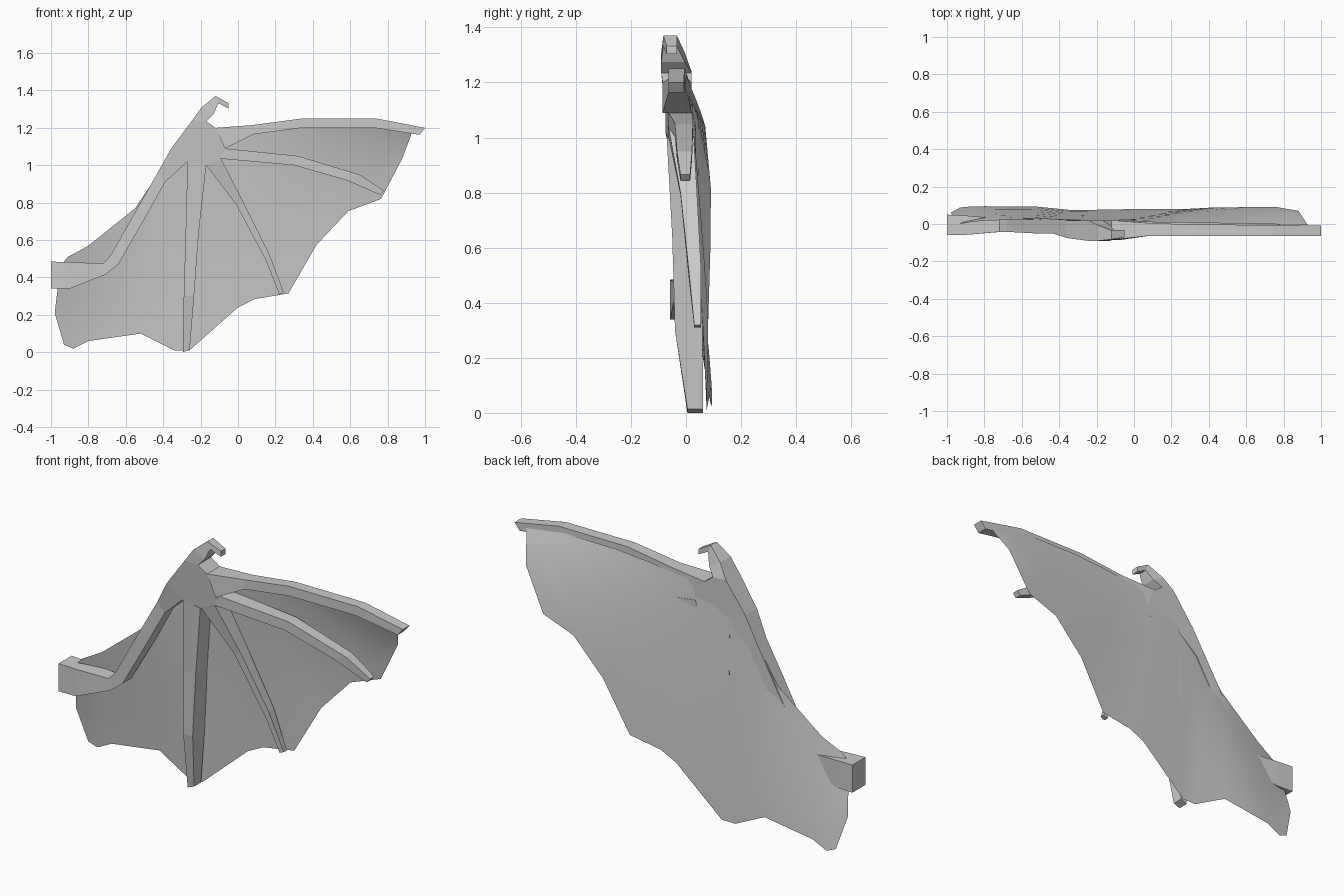
import bpy


def make(name, verts, faces):
    mesh = bpy.data.meshes.new(name)
    mesh.from_pydata(verts, [], faces)
    mesh.validate()
    ob = bpy.data.objects.new(name, mesh)
    bpy.context.collection.objects.link(ob)
    return ob


def bone(name, rows):
    """Four-sided bone; each row: upper x, z, lower x, z, front y, back y."""
    verts, faces = [], []
    for ux, uz, lx, lz, f, b in rows:
        verts += [(ux, f, uz), (lx, f, lz), (lx, b, lz), (ux, b, uz)]
    for i in range(0, 4 * (len(rows) - 1), 4):
        for k in range(4):
            n = (k + 1) % 4
            faces.append((i + k, i + 4 + k, i + 4 + n, i + n)[::-1])
    e = len(verts)
    faces += [(3, 2, 1, 0), (e - 4, e - 3, e - 2, e - 1)]
    return make(name, verts, faces)


# Arm from shoulder through elbow to wrist
bone("arm", [
    (-1, .485, -1, .34, -.058, .05),
    (-.9, .482, -.9, .34, -.058, .045),
    (-.72, .475, -.71, .415, -.042, .03),
    (-.68, .52, -.64, .47, -.042, .03),
    (-.53, .785, -.49, .73, -.05, .032),
    (-.43, .96, -.39, .91, -.052, .027),
    (-.36, 1.085, -.27, 1.02, -.075, .022)])

# Palm joining all fingers
outline = [(-.36, 1.085), (-.245, 1.24), (-.17, 1.235), (-.12, 1.2),
           (-.07, 1.09), (-.09, 1.035), (-.17, 1.0), (-.27, 1.02)]
front = [-.075, -.09, -.09, -.085, -.065, -.06, -.065, -.075]
n = len(outline)
make("palm",
     [(x, y, z) for (x, z), y in zip(outline, front)] +
     [(x, .02, z) for x, z in outline],
     [tuple(range(n))[::-1], tuple(range(n, 2 * n))] +
     [(i, (i + 1) % n, n + (i + 1) % n, n + i) for i in range(n)])

# Hooked thumb claw
bone("thumb_claw", [
    (-.245, 1.24, -.17, 1.235, -.09, .02),
    (-.195, 1.31, -.13, 1.275, -.09, -.005),
    (-.12, 1.37, -.105, 1.332, -.082, -.033),
    (-.05, 1.332, -.05, 1.303, -.07, -.033)])

# Leading edge finger
bone("leading_finger", [
    (-.12, 1.2, -.07, 1.09, -.085, .02),
    (.08, 1.215, .08, 1.165, -.063, .005),
    (.34, 1.25, .34, 1.2, -.063, -.003),
    (.74, 1.25, .73, 1.2, -.063, -.005),
    (1, 1.2, .97, 1.163, -.063, -.008)])

# Inner fingers
bone("second_finger", [
    (-.07, 1.09, -.09, 1.035, -.063, .024),
    (.32, 1.05, .3, 1.0, -.04, .025),
    (.65, .95, .58, .92, -.033, .022),
    (.78, .865, .76, .842, -.02, .015)])
bone("third_finger", [
    (-.09, 1.035, -.17, 1.0, -.063, .026),
    (.03, .8, -.01, .79, -.02, .04),
    (.17, .52, .15, .49, .01, .055),
    (.245, .32, .22, .31, .03, .055)])
bone("fourth_finger", [
    (-.17, 1.0, -.27, 1.02, -.07, .022),
    (-.21, .64, -.28, .64, -.05, .045),
    (-.235, .3, -.29, .3, -.04, .06),
    (-.258, .015, -.295, 0, .005, .062)])

# Membrane: ribs run from the bones to the scalloped trailing edge
ribs = [
    (-.95, .46, .0, -.98, .21, .06), (-.91, .51, .005, -.93, .04, .088),
    (-.89, .52, .008, -.88, .02, .093), (-.8, .57, .018, -.8, .06, .095),
    (-.55, .77, .025, -.52, .1, .093), (-.45, .92, .02, -.34, .01, .075),
    (-.33, 1.09, .015, -.26, .01, .075), (-.22, 1.16, .013, 0, .24, .08),
    (-.16, 1.18, .013, .09, .285, .08), (-.1, 1.18, .013, .27, .315, .08),
    (.05, 1.19, .01, .42, .575, .088), (.2, 1.21, .008, .59, .755, .09),
    (.4, 1.225, .005, .765, .82, .09), (.7, 1.225, 0, .88, 1.04, .07),
    (.93, 1.19, -.005, .925, 1.16, 0)]
steps = 7
verts, faces = [], []
for x0, z0, y0, x1, z1, y1 in ribs:
    for s in range(steps + 1):
        t = s / steps
        bow = 1 - (1 - t) ** 1.15
        verts.append((x0 + (x1 - x0) * t, y0 + (y1 - y0) * bow,
                      z0 + (z1 - z0) * t))
for i in range(len(ribs) - 1):
    for s in range(steps):
        a = i * (steps + 1) + s
        faces.append((a, a + 1, a + steps + 2, a + steps + 1))
membrane = make("wing_membrane", verts, faces)
for p in membrane.data.polygons:
    p.use_smooth = True
